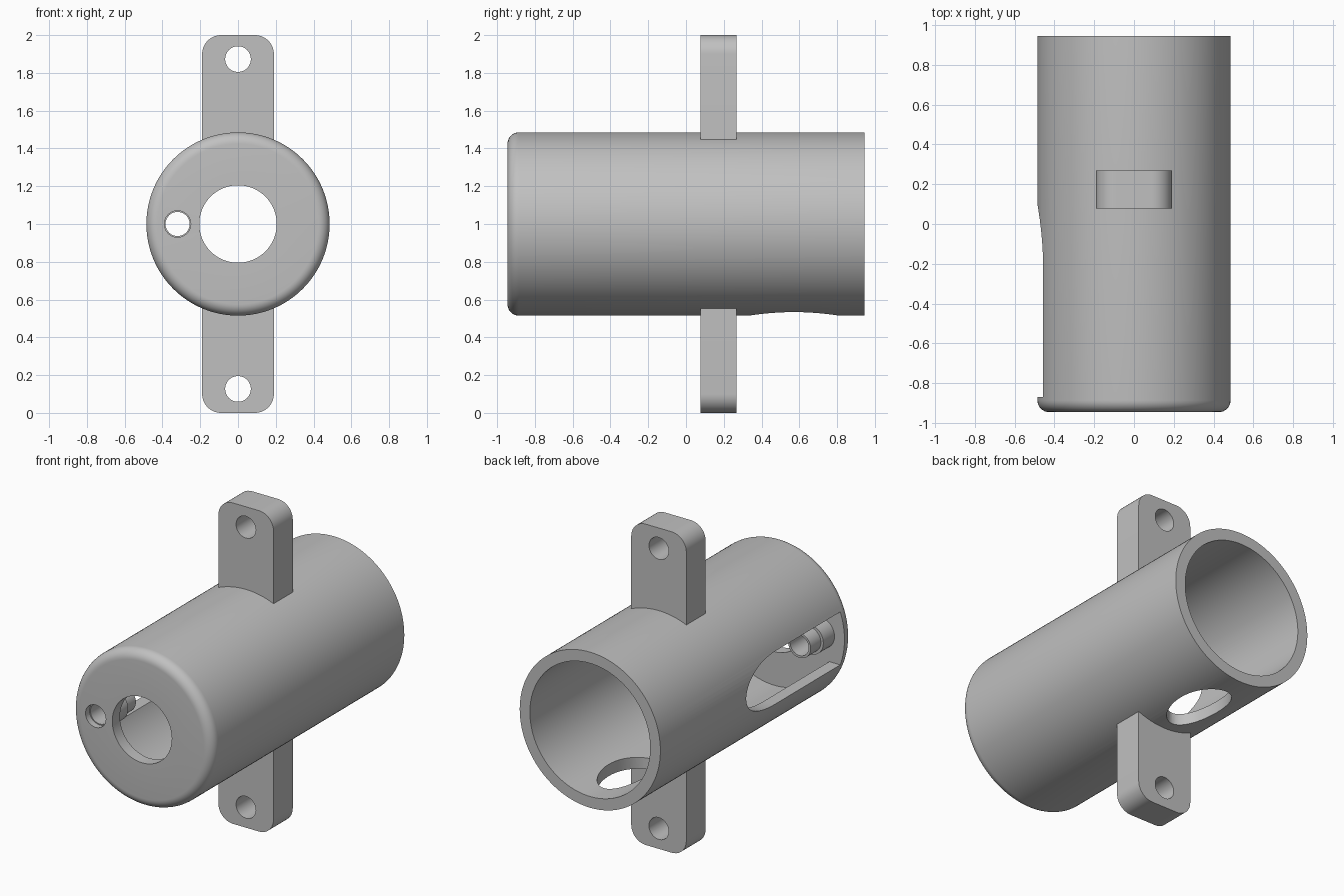
import bpy, bmesh, math
from mathutils import Matrix, Vector

if "Cube" in bpy.data.objects:
    bpy.data.objects.remove(bpy.data.objects["Cube"], do_unlink=True)

# Single grey finish
grey = bpy.data.materials.new("plain_grey")
grey.use_nodes = True
COLOUR = (0.53, 0.53, 0.53, 1)
grey.diffuse_color = COLOUR
grey.node_tree.nodes["Principled BSDF"].inputs["Base Color"].default_value = COLOUR


def to_object(name, bm):
    bmesh.ops.recalc_face_normals(bm, faces=bm.faces)
    mesh = bpy.data.meshes.new(name)
    bm.to_mesh(mesh)
    bm.free()
    mesh.materials.append(grey)
    ob = bpy.data.objects.new(name, mesh)
    bpy.context.collection.objects.link(ob)
    return ob


def lathe(name, profile, x=0, z=1, steps=96):
    """Spin a closed (radius, y) profile around an axis parallel to y."""
    bm = bmesh.new()
    rings = []
    for i in range(steps):
        a = 2 * math.pi * i / steps
        rings.append([bm.verts.new((x + r * math.cos(a), y, z + r * math.sin(a)))
                      for r, y in profile])
    n = len(profile)
    for i in range(steps):
        a, b = rings[i], rings[(i + 1) % steps]
        for j in range(n):
            k = (j + 1) % n
            bm.faces.new((a[j], a[k], b[k], b[j]))
    return to_object(name, bm)


def prism(name, points, direction):
    """Extrude a closed outline of 3D points."""
    bm = bmesh.new()
    face = bm.faces.new([bm.verts.new(p) for p in points])
    ext = bmesh.ops.extrude_face_region(bm, geom=[face])
    bmesh.ops.translate(bm, vec=Vector(direction),
                        verts=[v for v in ext["geom"] if isinstance(v, bmesh.types.BMVert)])
    return to_object(name, bm)


def arc(cx, cy, rx, ry, a0, a1, steps):
    return [(cx + rx * math.cos(math.radians(a0 + (a1 - a0) * i / steps)),
             cy + ry * math.sin(math.radians(a0 + (a1 - a0) * i / steps)))
            for i in range(steps + 1)]


def cut(target, cutter):
    """Subtract the cutter and throw it away."""
    cutter.hide_render = True
    mod = target.modifiers.new("cut", "BOOLEAN")
    mod.operation, mod.solver, mod.object = "DIFFERENCE", "EXACT", cutter
    bpy.context.view_layer.objects.active = target
    bpy.ops.object.modifier_apply(modifier=mod.name)
    bpy.data.objects.remove(cutter, do_unlink=True)


def smooth(ob):
    bpy.ops.object.select_all(action="DESELECT")
    ob.select_set(True)
    bpy.context.view_layer.objects.active = ob
    bpy.ops.object.shade_smooth_by_angle(angle=math.radians(30))


R, BORE, FRONT, BACK, WALL = 0.485, 0.415, -0.945, 0.945, -0.87
PORT_X = -0.32

# Cylindrical housing: rounded front rim, front wall with a round opening, open back
rim = arc(R - 0.06, FRONT + 0.06, 0.06, 0.06, -90, 0, 8)
housing = lathe("housing", [(0.205, FRONT)] + rim
                + [(R, BACK), (BORE, BACK), (BORE, WALL), (0.205, WALL)], steps=128)

# Small port through the front wall
port = [(x, -1.1, z) for x, z in arc(PORT_X, 1, 0.07, 0.07, 0, 360, 40)[:-1]]
cut(housing, prism("port_cutter", port, (0, 0.3, 0)))

# Side slot: square at the front, long rounded end toward the back
slot = [(-0.7, y, z) for y, z in
        [(WALL + 0.002, 0.835)] + arc(-0.23, 1, 0.33, 0.165, -90, 90, 32) + [(WALL + 0.002, 1.165)]]
cut(housing, prism("slot_cutter", slot, (0.45, 0, 0)))

# Oval drain opening in the underside near the back
oval = [(x, y, 0.3) for x, y in arc(0, 0.572, 0.133, 0.237, 0, 360, 48)[:-1]]
cut(housing, prism("oval_cutter", oval, (0, 0, 0.5)))
smooth(housing)

# Stepped hollow spigot behind the port
spigot = lathe("port_spigot", [(0.064, WALL - 0.035), (0.072, WALL - 0.035), (0.072, WALL),
                               (0.095, WALL), (0.095, -0.76), (0.078, -0.76),
                               (0.078, -0.66), (0.064, -0.66)], x=PORT_X, steps=40)
smooth(spigot)

# Mounting lugs above and below, mirrored about the axis
for name, side in (("top_lug", 1), ("bottom_lug", -1)):
    outline = ([(-0.19, 0.43), (0.19, 0.43)] + arc(0.09, 0.9, 0.1, 0.1, 0, 90, 10)
               + arc(-0.09, 0.9, 0.1, 0.1, 90, 180, 10))
    lug = prism(name, [(x, 0.078, 1 + side * h) for x, h in outline], (0, 0.19, 0))
    hole = [(x, -0.1, z) for x, z in arc(0, 1 + side * 0.873, 0.068, 0.068, 0, 360, 40)[:-1]]
    cut(lug, prism("bolt_cutter", hole, (0, 0.6, 0)))
    smooth(lug)
